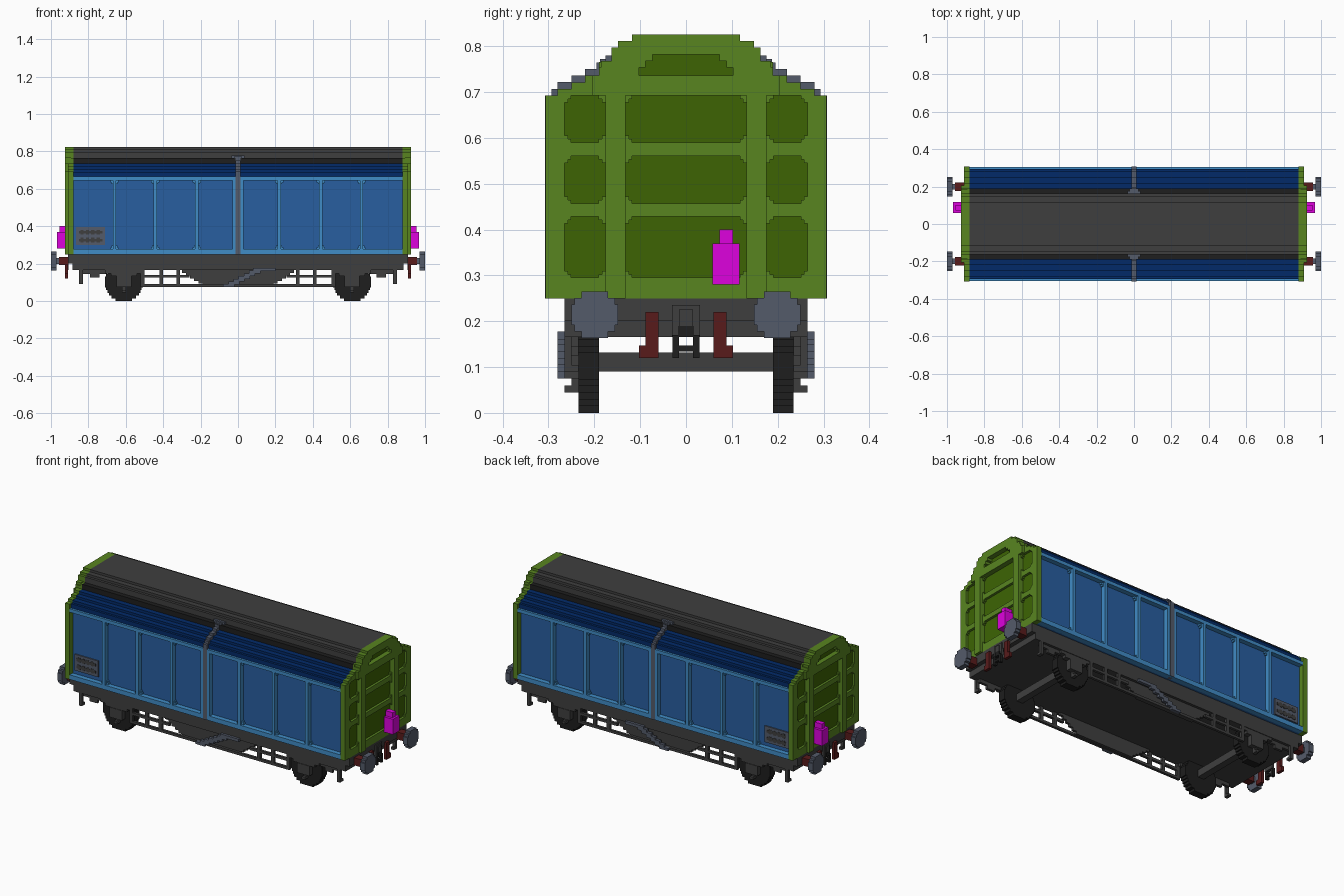
import bpy, bmesh, math
from mathutils import Matrix, Vector

if "Cube" in bpy.data.objects:
    bpy.data.objects.remove(bpy.data.objects["Cube"])

V = 0.0146  # block step


def material(name, rgb):
    lin = [(c / 255 / 12.92) if c < 10 else ((c / 255 + 0.055) / 1.055) ** 2.4 for c in rgb]
    m = bpy.data.materials.new(name)
    m.use_nodes = True
    m.diffuse_color = (*lin, 1)
    bsdf = next(n for n in m.node_tree.nodes if n.type == 'BSDF_PRINCIPLED')
    bsdf.inputs["Base Color"].default_value = (*lin, 1)
    return m


GREEN = material("green", (88, 133, 32))
DARK_GREEN = material("dark green", (61, 100, 4))
LIGHT_BLUE = material("light blue", (64, 140, 198))
BLUE = material("blue", (40, 94, 160))
NAVY = material("navy", (2, 42, 105))
SLATE = material("slate", (84, 91, 106))
GREY = material("grey", (63, 63, 63))
BLACK = material("black", (30, 30, 30))
BROWN = material("red brown", (88, 27, 27))
MAGENTA = material("magenta", (222, 2, 222))


def part(name, mat, boxes, mirror=""):
    """One object from boxes (x0, x1, y0, y1, z0, z1), repeated across the mirror axes."""
    for axis in mirror:
        k = "xy".index(axis) * 2
        boxes = boxes + [b[:k] + (-b[k + 1], -b[k]) + b[k + 2:] for b in boxes]
    bm = bmesh.new()
    for x0, x1, y0, y1, z0, z1 in boxes:
        centre = Vector((x0 + x1, y0 + y1, z0 + z1)) / 2
        size = Matrix.Diagonal((x1 - x0, y1 - y0, z1 - z0, 1))
        bmesh.ops.create_cube(bm, size=1, matrix=Matrix.Translation(centre) @ size)
    me = bpy.data.meshes.new(name)
    bm.to_mesh(me)
    bm.free()
    me.materials.append(mat)
    ob = bpy.data.objects.new(name, me)
    bpy.context.collection.objects.link(ob)
    return ob


def corners(a0, a1, b0, b1, s):
    """Stepped corner fillets of a rectangular opening."""
    out = []
    for w, h in ((2 * s, s), (s, 2 * s)):
        for a in ((a0, a0 + w), (a1 - w, a1)):
            for b in ((b0, b0 + h), (b1 - h, b1)):
                out.append(a + b)
    return out


def disc(ca, cb, n):
    """Rows of a stepped disc n blocks across."""
    rows = []
    for i in range(n):
        d = i + 0.5 - n / 2
        w = round(2 * math.sqrt((n / 2 + 0.1) ** 2 - d * d)) * V / 2
        rows.append((ca - w, ca + w, cb + d * V - V / 2, cb + d * V + V / 2))
    return rows


# Stepped end profile: half width, bottom, top
LOW = [(0.307, 0.25, 0.692), (0.28, 0.692, 0.707), (0.25, 0.707, 0.721), (0.22, 0.721, 0.736)]
HIGH = [(0.19, 0.736, 0.765), (0.163, 0.765, 0.797), (0.148, 0.797, 0.811), (0.118, 0.811, 0.825)]

# Green ends: back wall
XW, XR, XC = 0.892, 0.91, 0.925  # wall, rim and column faces
part("end_wall", GREEN, [(0.88, XW, -w, w, a, b) for w, a, b in LOW + HIGH], "x")

# Rim with cross bars, around the recessed panels
rows = [(0.295, 0.428), (0.457, 0.56), (0.59, 0.692)]
rim = [(XW, XR, 0.265, 0.307, 0.25, 0.692)]
rim += [(XW, XR, 0, 0.265, a, b) for a, b in ((0.25, 0.295), (0.428, 0.457), (0.56, 0.59))]
for a, b in rows:
    rim += [(XW, XR) + c for c in corners(0.176, 0.265, a, b, V * 0.5)]
    rim += [(XW, XR) + c for c in corners(-0.132, 0.132, a, b, V * 0.5)]
rim += [(XW, XR, 0, w, a, b) for w, a, b in LOW[1:]]
part("end_rim", GREEN, rim, "xy")

# Columns and gable standing proud of the rim
gable = [(0.103, 0.736, 0.753), (0.088, 0.753, 0.768), (0.073, 0.768, 0.782)]
proud = [(XW, XC, 0.132, 0.176, 0.25, 0.692), (XR, XC, 0, 0.205, 0.692, 0.736)]
proud += [(XW, XC, g, w, a, b) for (g, a, b), w in zip(gable, (0.19, 0.185, 0.163))]
proud += [(XW, XC, 0, 0.163, 0.782, 0.797)] + [(XW, XC, 0, w, a, b) for w, a, b in HIGH[2:]]
part("end_columns", GREEN, proud, "xy")

# Dark recessed panels
panels = [(XW, XW + 0.004, -g, g, a, b) for g, a, b in gable]
for a, b in rows:
    panels += [(XW, XW + 0.004, y0, y1, a, b)
               for y0, y1 in ((-0.265, -0.176), (-0.132, 0.132), (0.176, 0.265))]
part("end_panels", DARK_GREEN, panels, "x")

# Blue body, deeply recessed behind raised side framing and small rib brackets
L = 0.88
YP = 0.278  # panel face
part("side_walls", BLUE, [(-L, L, -YP, YP, 0.25, 0.66)])
Y0, Y1 = YP - 0.003, 0.306
side = [(0, L, Y0, Y1, 0.25, 0.277), (0, L, Y0, Y1, 0.645, 0.665),
        (0.012, 0.03, Y0, Y1, 0.277, 0.645)]
for x in (0.22, 0.443, 0.66):
    side.append((x - 0.009, x + 0.009, Y0, Y1, 0.277, 0.645))
    for w, h in ((0.022, 0.01), (0.016, 0.02)):
        side += [(x - w, x + w, Y0, YP + V, 0.277, 0.277 + h),
                 (x - w, x + w, Y0, YP + V, 0.645 - h, 0.645)]
part("side_frame", LIGHT_BLUE, side, "xy")

# Stepped roof
part("roof_side", NAVY, [(-L, L, -w, w, a, b) for w, a, b in
                         [(0.293, 0.66, 0.69), (0.28, 0.69, 0.705),
                          (0.25, 0.705, 0.719), (0.22, 0.719, 0.735)]])
part("roof_gutter", BLACK, [(-L, L, -0.19, 0.19, 0.735, 0.765)])
part("roof_top", GREY, [(-L, L, -w, w, a, b) for w, a, b in HIGH[1:]])

# Centre strap, up the side and over the roof steps
strap = [(-0.013, 0.013, Y0, 0.308, 0.25, 0.692)]
strap += [(-0.013, 0.013, 0.16, w, a, a + V) for w, a in
          [(0.293, 0.692), (0.28, 0.707), (0.25, 0.721), (0.22, 0.736), (0.195, 0.75)]]
strap += [(-0.022, 0.022, 0.16, 0.188, 0.76, 0.772), (-0.036, 0.036, 0.16, 0.176, 0.76, 0.779)]
part("centre_strap", SLATE, strap, "y")

# Vent near one end of each side
part("vent", SLATE, [(-0.865, -0.71, Y0, YP + 0.007, 0.3, 0.395)], "y")
slots = []
for z in (0.313, 0.355):
    slots.append((-0.85, -0.725, YP, YP + 0.009, z + 0.005, z + 0.02))
    slots += [(-0.843 + i * 0.029, -0.826 + i * 0.029, YP, YP + 0.009, z, z + 0.026) for i in range(4)]
part("vent_slots", GREY, slots, "y")

# Chassis block, trussing and running gear
part("chassis", GREY, [(-0.91, 0.91, -0.265, 0.265, 0.2, 0.25),
                       (-0.885, 0.885, -0.265, 0.265, 0.165, 0.2)])
truss = [(0, 0.3 - i * 0.022, 0.235, 0.25, 0.151 - i * V, 0.166 - i * V) for i in range(6)]
truss += [(0, 0.52, 0.25, 0.265, 0.075, 0.09), (0.26, 0.52, 0.25, 0.265, 0.125, 0.14)]
truss += [(x, x + 0.02, 0.25, 0.265, 0.075, 0.166) for x in (0.31, 0.4, 0.5)]
part("truss", GREY, truss, "xy")
part("springs", GREY, [(0.51, 0.71, 0.235, 0.262, 0.148, 0.17), (0.54, 0.68, 0.235, 0.262, 0.133, 0.148),
                       (0.57, 0.65, 0.235, 0.265, 0.075, 0.133), (0.7, 0.84, 0.235, 0.25, 0.145, 0.166),
                       (0.74, 0.79, 0.235, 0.25, 0.125, 0.145)], "xy")
part("steps", GREY, [(0.83, 0.85, 0.25, 0.265, 0.09, 0.166), (0.83, 0.85, 0.235, 0.265, 0.09, 0.104),
                     (0.6, 0.62, 0.235, 0.265, 0.045, 0.06), (0.6, 0.62, 0.235, 0.25, 0.06, 0.08)], "xy")
part("wheels", BLACK, [(a, b, 0.19, 0.235, c, d) for a, b, c, d in disc(0.61, 7 * V, 14)], "xy")
part("axles", GREY, [(0.59, 0.63, -0.19, 0.19, 0.09, 0.132)], "x")

# Brake lever, stepping up towards the left
lever = [(-0.08 + i * 0.028, -0.02 + i * 0.028, 0.262, 0.28, 0.075 + i * V, 0.09 + i * V) for i in range(6)]
lever += [(0.08, 0.2, 0.262, 0.28, 0.16, 0.177)]
part("brake_lever", SLATE, lever, "y")

# Buffers
part("buffer_heads", SLATE, [(0.97, 1.0) + r for r in disc(0.199, 0.214, 7)], "xy")
part("buffer_necks", SLATE, [(0.955, 0.97, 0.184, 0.214, 0.199, 0.229)], "xy")
part("buffer_shafts", BROWN, [(0.905, 0.957, 0.177, 0.221, 0.192, 0.236)], "xy")

# Brake hoses and coupling
part("hoses", BROWN, [(0.908, 0.925, 0.06, 0.088, 0.12, 0.22), (0.908, 0.925, 0.088, 0.102, 0.12, 0.147)], "xy")
part("coupling_plate", GREY, [(0.905, 0.917, -0.03, 0.03, 0.165, 0.235),
                              (0.917, 0.923, -0.015, 0.015, 0.19, 0.225)], "x")
part("coupling", BLACK, [(0.908, 0.924, 0.015, 0.029, 0.12, 0.17), (0.908, 0.924, 0, 0.029, 0.134, 0.147),
                         (0.908, 0.924, 0, 0.016, 0.165, 0.19)], "xy")

# Tail lamps
part("tail_lamps", MAGENTA, [(0.908, 0.967, 0.058, 0.117, 0.28, 0.37),
                             (0.908, 0.955, 0.073, 0.102, 0.37, 0.4)], "x")
